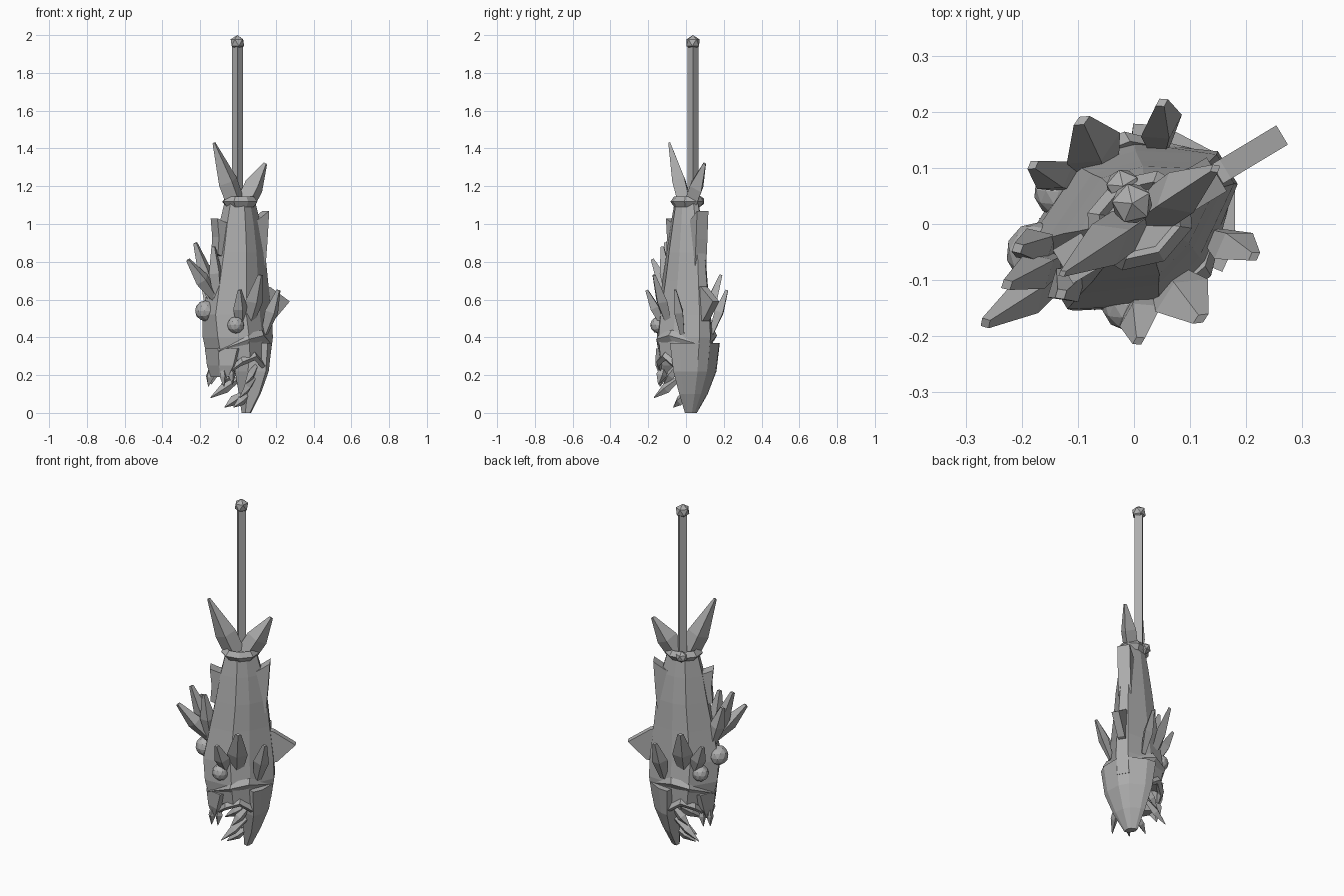
import bpy, bmesh, math
from mathutils import Vector

cube = bpy.data.objects.get("Cube")
if cube:
    bpy.data.objects.remove(cube)

grey = bpy.data.materials.new("stone grey")
grey.use_nodes = True
color = (0.42, 0.42, 0.42, 1)
grey.diffuse_color = color
grey.node_tree.nodes["Principled BSDF"].inputs["Base Color"].default_value = color

TURN = math.radians(31)  # the fish's flat plane is turned about the vertical


def finish(name, bm, mirror=False):
    """Make an object in the fish's frame: x = belly to back, y = sideways."""
    bmesh.ops.recalc_face_normals(bm, faces=bm.faces)
    mesh = bpy.data.meshes.new(name)
    bm.to_mesh(mesh)
    bm.free()
    mesh.materials.append(grey)
    obj = bpy.data.objects.new(name, mesh)
    bpy.context.collection.objects.link(obj)
    obj.rotation_euler.z = TURN
    if mirror:
        mod = obj.modifiers.new("Mirror", "MIRROR")
        mod.use_axis = (False, True, False)
        mod.use_mirror_merge = False
    return obj


def loft(name, rings, mirror=False):
    """Skin a closed solid through rings of equal point count."""
    bm = bmesh.new()
    loops = [[bm.verts.new(p) for p in ring] for ring in rings]
    n = len(loops[0])
    for a, b in zip(loops, loops[1:]):
        for i in range(n):
            j = (i + 1) % n
            bm.faces.new((a[i], a[j], b[j], b[i]))
    bm.faces.new(loops[0])
    bm.faces.new(loops[-1])
    return finish(name, bm, mirror)


def section(z, lo, hi, half, inner=0.0):
    """Eight-sided fish section; inner bends the low side inwards."""
    w = hi - lo
    pts = [(hi, .22), (hi - .3 * w, .8), (lo + .45 * w, 1), (lo + .08 * w, .5)]
    ring = [Vector((x, half * k, z)) for x, k in pts]
    ring[3].x -= inner
    return ring + [Vector((p.x, -p.y, z)) for p in reversed(ring)]


def leaf(name, base, tip, side, width, thick, mirror=False, root=.5, end=.3, belly=.5):
    """Diamond-section blade, widest at its belly, with a blunt tip."""
    base, tip = Vector(base), Vector(tip)
    axis = (tip - base).normalized()
    side = Vector(side)
    side = (side - axis * side.dot(axis)).normalized()
    flat = axis.cross(side)
    rings = []
    for t, k in ((0, root), (belly, 1), (1, end)):
        c = base.lerp(tip, t)
        rings.append([c + side * width * k, c + flat * thick * k,
                      c - side * width * k, c - flat * thick * k])
    return loft(name, rings, mirror)


def ridge(name, path, height, depth):
    """Faceted strip following a path along both sides of the head."""
    rings = []
    for i, p in enumerate(path):
        k = .5 if i in (0, len(path) - 1) else 1
        c = Vector(p)
        up, out = Vector((0, 0, height * k)), Vector((0, depth * k, 0))
        rings.append([c + up, c + out, c - up, c - out])
    return loft(name, rings, True)


def plate(name, outline, thick):
    """Flat fin standing in the fish's middle plane."""
    return loft(name, [[(x, y, z) for x, z in outline] for y in (-thick, thick)])


def ball(name, pos, radius, level=1, mirror=False):
    bm = bmesh.new()
    bmesh.ops.create_icosphere(bm, subdivisions=level, radius=radius)
    bmesh.ops.translate(bm, verts=bm.verts, vec=pos)
    return finish(name, bm, mirror)


# Body and open jaws, head downwards
loft("body", [section(*s) for s in (
    (1.13, -.075, .095, .06), (1.0, -.11, .13, .08), (.85, -.14, .155, .1),
    (.7, -.172, .17, .115), (.52, -.212, .19, .138), (.4, -.203, .195, .155),
    (.28, -.172, .178, .148))])
loft("upper_jaw", [section(*s) for s in (
    (.34, -.18, .03, .135), (.25, -.165, -.03, .125), (.19, -.145, -.08, .09))])
loft("lower_jaw", [section(*s) for s in (
    (.37, .01, .19, .154, -.01), (.22, .03, .167, .133, .02),
    (.1, .04, .122, .088, .015), (0, .03, .075, .037, 0))])

# Brow ridges and lips
ridge("brow_ridge", [(-.16, .065, .33), (-.03, .146, .39), (.07, .13, .41), (.17, .04, .37)],
      .03, .02)
ridge("lip", [(-.13, .07, .2), (-.06, .13, .27), (.02, .14, .3), (.1, .11, .24), (.11, .07, .16)],
      .022, .018)

# Eyes and forehead growth
ball("eye", (-.085, .118, .465), .045, 2, True)
ball("forehead_growth", (-.175, .045, .54), .055, 2)

# Teeth
for base, tip in (((-.13, .06, .24), (-.135, .08, .14)), ((-.09, .08, .25), (-.1, .11, .15)),
                  ((.05, .08, .18), (-.08, .15, .08)),
                  ((.05, .03, .1), (-.055, .045, .03)), ((.06, .09, .25), (-.03, .12, .15))):
    leaf("tooth", base, tip, (0, 0, 1), .028, .02, True, end=.08)

# Side fin rays
for base, tip, width in (((.0, .1, .45), (.015, .206, .73), .055),
                         ((.11, .09, .42), (.154, .16, .65), .042),
                         ((-.05, .11, .46), (-.1, .183, .65), .042)):
    leaf("side_fin_ray", base, tip, (1, 0, 0), width, .028, True)

# Crest rays along the forehead side
for tip in ((-.318, -.015, .81), (-.25, .024, .9), (-.2, .07, .83), (-.176, -.04, .88)):
    leaf("crest_ray", (-.14, tip[1] * .6, .6), tip, (1, 0, .6), .042, .036)

# Middle fins
plate("back_fin", [(.13, .68), (.19, .665), (.308, .59), (.21, .49), (.13, .47)], .02)
plate("rear_back_fin", [(.06, 1.0), (.115, 1.03), (.172, 1.07), (.162, .92), (.15, .78), (.06, .8)], .035)
plate("rear_belly_fin", [(-.05, 1.0), (-.1, 1.01), (-.148, 1.03), (-.138, .93), (-.145, .84), (-.05, .8)], .035)

# Tail blades, meeting in a notch above the collar
leaf("tail_blade", (-.01, 0, 1.1), (-.155, -.01, 1.43), (1, 0, 0), .058, .042, root=.95, end=.15, belly=.38)
leaf("tail_blade", (.04, 0, 1.1), (.175, .01, 1.32), (1, 0, 0), .058, .042, root=.95, end=.2, belly=.45)

# Rope collar and knot
rings = []
bm = bmesh.new()
for i in range(8):
    a = math.tau * i / 8
    rings.append([bm.verts.new((.012 + r * math.cos(a), r * .82 * math.sin(a), 1.118 + h))
                  for r, h in ((.103, 0), (.08, .028), (.055, 0), (.08, -.028))])
for i in range(8):
    a, b = rings[i], rings[(i + 1) % 8]
    for j in range(4):
        k = (j + 1) % 4
        bm.faces.new((a[j], a[k], b[k], b[j]))
finish("rope_collar", bm)
ball("rope_knot", (.018, .068, 1.12), .033)

# Square handle pole with a knob
pole = Vector((.016, .033, 0))
loft("pole", [[pole + Vector((.029 * math.cos(a), .029 * math.sin(a), z))
               for a in (math.tau * i / 4 - TURN for i in range(4))] for z in (1.08, 1.95)])
ball("pole_knob", pole + Vector((0, 0, 1.96)), .04)
